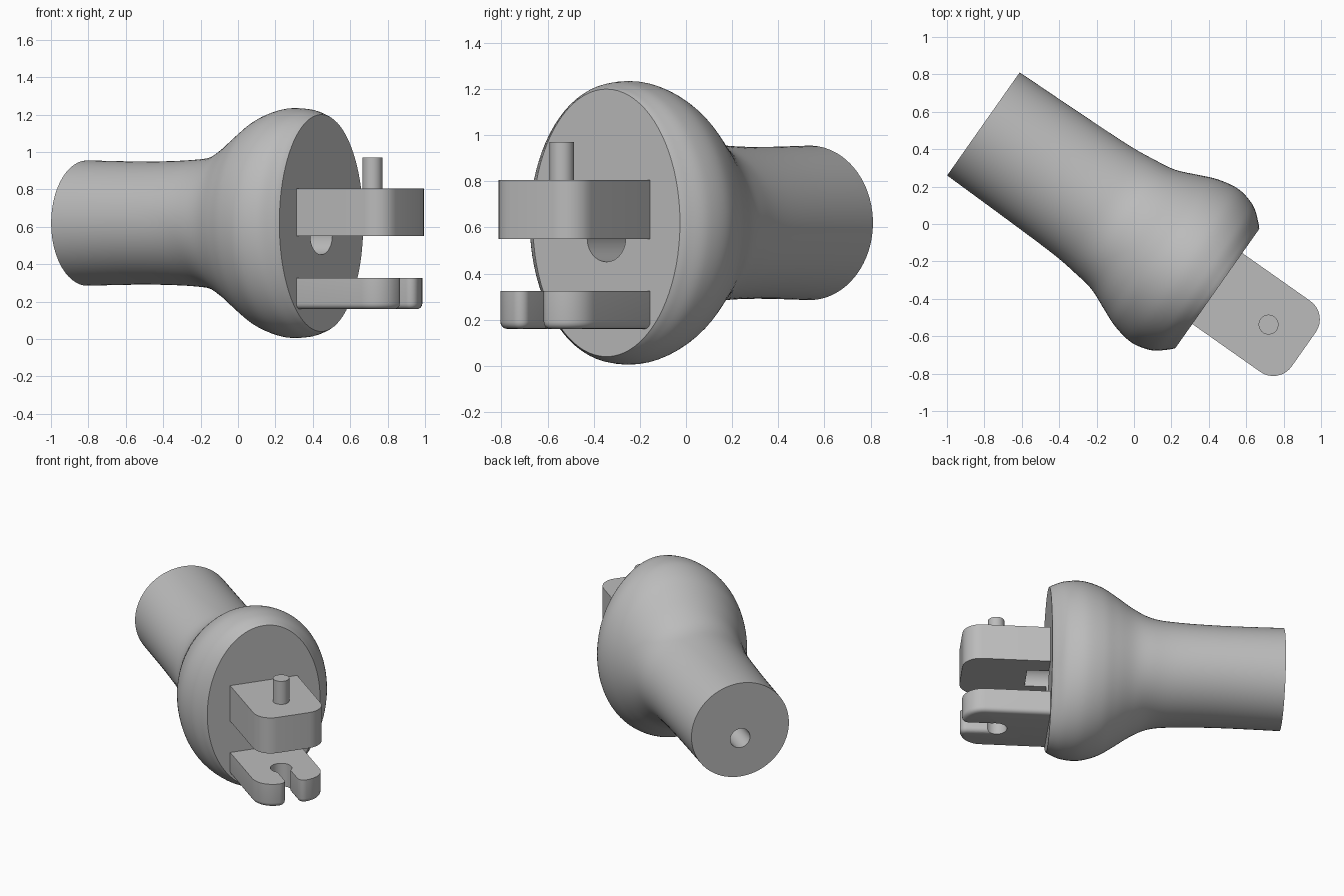
import bpy, bmesh, math
from mathutils import Vector, Matrix

cube = bpy.data.objects.get("Cube")
if cube:
    bpy.data.objects.remove(cube)

# Local frame: x runs along the shaft from the rear end, z is up
PLACE = Matrix.Translation((-0.805, 0.535, 0)) @ Matrix.Rotation(math.radians(-35.14), 4, 'Z')

grey = bpy.data.materials.new("plain_grey")
grey.use_nodes = True
colour = (0.5, 0.5, 0.5, 1)
grey.diffuse_color = colour
grey.node_tree.nodes["Principled BSDF"].inputs["Base Color"].default_value = colour


def make_object(name, bm):
    bmesh.ops.recalc_face_normals(bm, faces=bm.faces[:])
    mesh = bpy.data.meshes.new(name)
    bm.to_mesh(mesh)
    bm.free()
    mesh.materials.append(grey)
    obj = bpy.data.objects.new(name, mesh)
    obj.matrix_world = PLACE
    bpy.context.collection.objects.link(obj)
    return obj


def activate(obj):
    bpy.ops.object.select_all(action='DESELECT')
    obj.select_set(True)
    bpy.context.view_layer.objects.active = obj


def cut(obj, cutter):
    activate(obj)
    mod = obj.modifiers.new("cut", 'BOOLEAN')
    mod.operation = 'DIFFERENCE'
    mod.solver = 'EXACT'
    mod.object = cutter
    bpy.ops.object.modifier_apply(modifier=mod.name)


def smooth(obj):
    activate(obj)
    bpy.ops.object.shade_smooth_by_angle(angle=math.radians(30))


def rod(name, start, end, radius):
    a, b = Vector(start), Vector(end)
    turn = (b - a).to_track_quat('Z', 'Y').to_matrix().to_4x4()
    bm = bmesh.new()
    bmesh.ops.create_cone(bm, cap_ends=True, segments=48, radius1=radius, radius2=radius,
                          depth=(b - a).length, matrix=Matrix.Translation((a + b) / 2) @ turn)
    return make_object(name, bm)


def spline(points, steps=6):
    # Smooth curve through the profile points
    pts = [Vector(p) for p in points]
    out = []
    for i in range(len(pts) - 1):
        p1, p2 = pts[i], pts[i + 1]
        p0, p3 = pts[max(i - 1, 0)], pts[min(i + 2, len(pts) - 1)]
        for k in range(steps):
            t = k / steps
            out.append(0.5 * (2 * p1 + (p2 - p0) * t + (2 * p0 - 5 * p1 + 4 * p2 - p3) * t * t
                              + (3 * p1 - p0 - 3 * p2 + p3) * t ** 3))
    return out + [pts[-1]]


def rounded(corners, steps=8):
    # Outline with each corner (x, y, radius) replaced by an arc
    out = []
    for i, (x, y, r) in enumerate(corners):
        c = Vector((x, y))
        if r == 0:
            out.append(c)
            continue
        a = (Vector(corners[i - 1][:2]) - c).normalized()
        b = (Vector(corners[(i + 1) % len(corners)][:2]) - c).normalized()
        for k in range(steps + 1):
            t = math.pi / 2 * k / steps
            out.append(c + r * (a * (1 - math.sin(t)) + b * (1 - math.cos(t))))
    return out


def plate(name, corners, z0, z1, bevel=0):
    bm = bmesh.new()
    base = bm.faces.new([bm.verts.new((p.x, p.y, z0)) for p in rounded(corners)])
    top = bmesh.ops.extrude_face_region(bm, geom=[base], use_keep_orig=True)["geom"]
    bmesh.ops.translate(bm, vec=(0, 0, z1 - z0),
                        verts=[v for v in top if isinstance(v, bmesh.types.BMVert)])
    if bevel:
        root = min(v.co.x for v in bm.verts) + 1e-4
        edges = [e for e in bm.edges if all(v.co.z < z0 + 1e-4 for v in e.verts)
                 and any(v.co.x > root for v in e.verts)]
        bmesh.ops.bevel(bm, geom=edges, offset=bevel, segments=4, profile=0.5, affect='EDGES')
    return make_object(name, bm)


# Flared handle: elliptical sections (distance, half width, half height)
MID = 0.62
sections = [(0, .337, .335), (.4, .345, .329), (.7, .354, .338), (.86, .37, .36), (.98, .39, .425),
            (1.1, .44, .512), (1.2, .48, .575), (1.32, .5, .612), (1.43, .473, .61),
            (1.5, .42, .592), (1.529, .39, .58)]
SIDES = 80
bm = bmesh.new()
rings = []
for s, w, h in spline(sections):
    angles = [2 * math.pi * k / SIDES for k in range(SIDES)]
    rings.append([bm.verts.new((s, w * math.cos(a), MID + h * math.sin(a))) for a in angles])
for r0, r1 in zip(rings, rings[1:]):
    for k in range(SIDES):
        j = (k + 1) % SIDES
        bm.faces.new((r0[k], r0[j], r1[j], r1[k]))
bm.faces.new(rings[0])
bm.faces.new(rings[-1])
handle = make_object("flared_handle", bm)

# Upper arm and keyhole-slotted lower arm
ROOT, TIP, HALF, SLOT, PIN = 1.52, 2.094, 0.232, 0.045, 1.864
upper = plate("upper_arm", [(ROOT, -HALF, 0), (TIP, -HALF, .12), (TIP, HALF, .12),
                            (ROOT, HALF, 0)], 0.55, 0.805)
lower = plate("lower_arm", [(ROOT, -HALF, 0), (TIP, -HALF, .14), (TIP, -SLOT, .042),
                            (1.9, -SLOT, 0), (1.9, SLOT, 0), (TIP, SLOT, .042),
                            (TIP, HALF, .14), (ROOT, HALF, 0)], 0.16, 0.325, 0.03)
pin = rod("top_pin", (PIN, 0, 0.78), (PIN, 0, 0.97), 0.053)

# Bores: narrow channel through the handle, wider mouth at the face, pin socket
channel = rod("channel_cutter", (-0.1, 0, 0.56), (1.4, 0, 0.56), 0.068)
mouth = rod("mouth_cutter", (1.2, 0, 0.553), (1.67, 0, 0.553), 0.102)
socket = rod("socket_cutter", (PIN, 0, 0.1), (PIN, 0, 0.4), 0.07)
cut(handle, channel)
cut(handle, mouth)
cut(upper, mouth)
cut(lower, socket)
for cutter in (channel, mouth, socket):
    bpy.data.objects.remove(cutter)

for part in (handle, upper, lower, pin):
    smooth(part)
